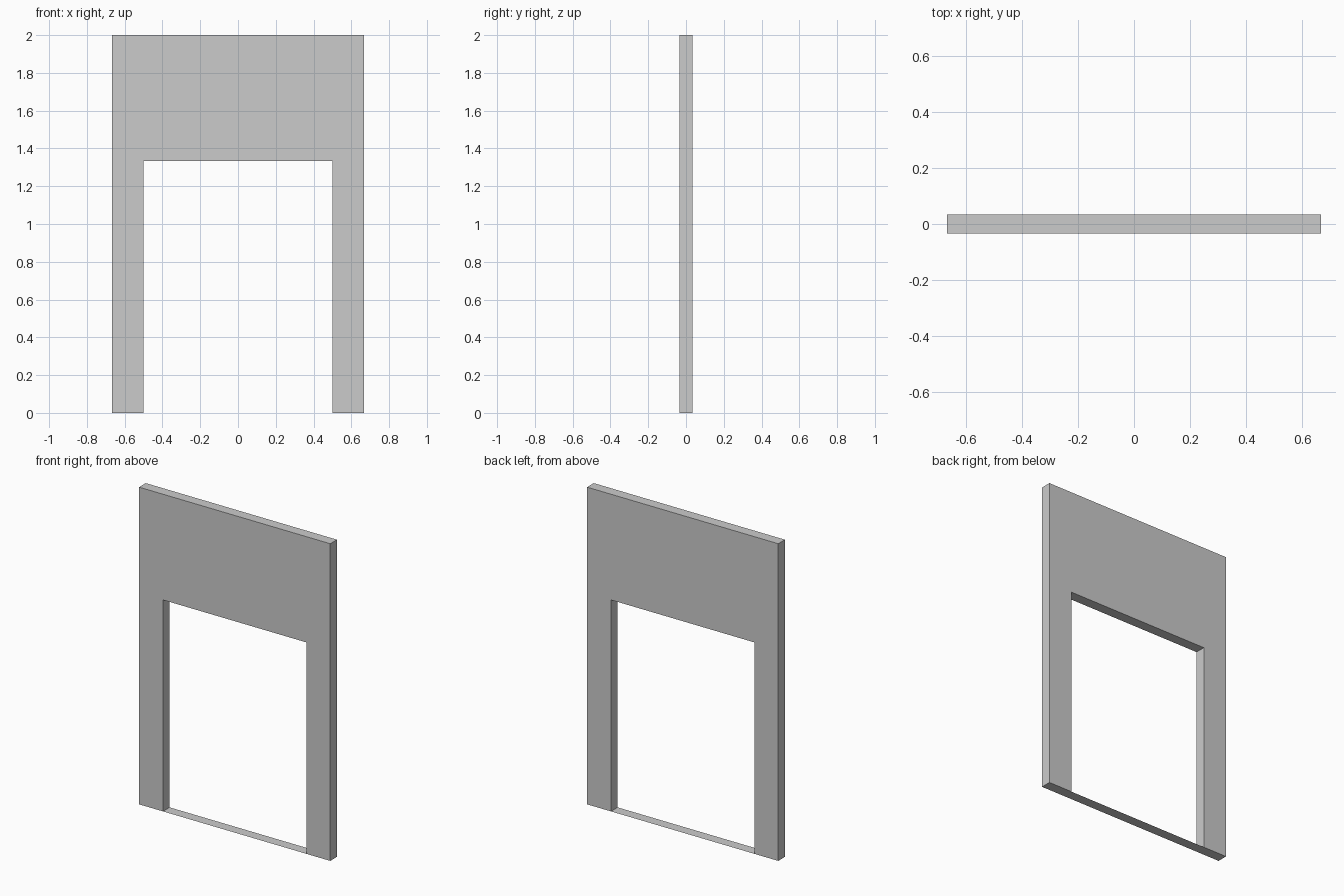
import bpy
import bmesh

if "Cube" in bpy.data.objects:
    bpy.data.objects.remove(bpy.data.objects["Cube"])

HALF_W, HEIGHT, HALF_D = 0.6667, 2.0, 0.0333   # wall panel
OPEN_X, OPEN_Z = 0.5, 1.3333                   # doorway opening


def extrude_profile(name, outline, axis_vec):
    """Make an object from a flat outline, extruded if axis_vec is given."""
    bm = bmesh.new()
    face = bm.faces.new([bm.verts.new(p) for p in outline])
    if axis_vec:
        ext = bmesh.ops.extrude_face_region(bm, geom=[face], use_keep_orig=True)
        moved = [v for v in ext["geom"] if isinstance(v, bmesh.types.BMVert)]
        bmesh.ops.translate(bm, verts=moved, vec=axis_vec)
    bmesh.ops.recalc_face_normals(bm, faces=bm.faces)
    mesh = bpy.data.meshes.new(name)
    bm.to_mesh(mesh)
    bm.free()
    obj = bpy.data.objects.new(name, mesh)
    bpy.context.collection.objects.link(obj)
    return obj


# Wall panel with the doorway cut out of its outline
half = [(HALF_W, HEIGHT), (HALF_W, 0), (OPEN_X, 0), (OPEN_X, OPEN_Z)]
profile = half + [(-x, z) for x, z in reversed(half)]
extrude_profile("doorway_wall", [(x, -HALF_D, z) for x, z in profile],
                (0, 2 * HALF_D, 0))

# Paper-thin threshold joining the two jambs at floor level
extrude_profile("threshold", [(-OPEN_X, -HALF_D, 0), (OPEN_X, -HALF_D, 0),
                              (OPEN_X, HALF_D, 0), (-OPEN_X, HALF_D, 0)], None)
